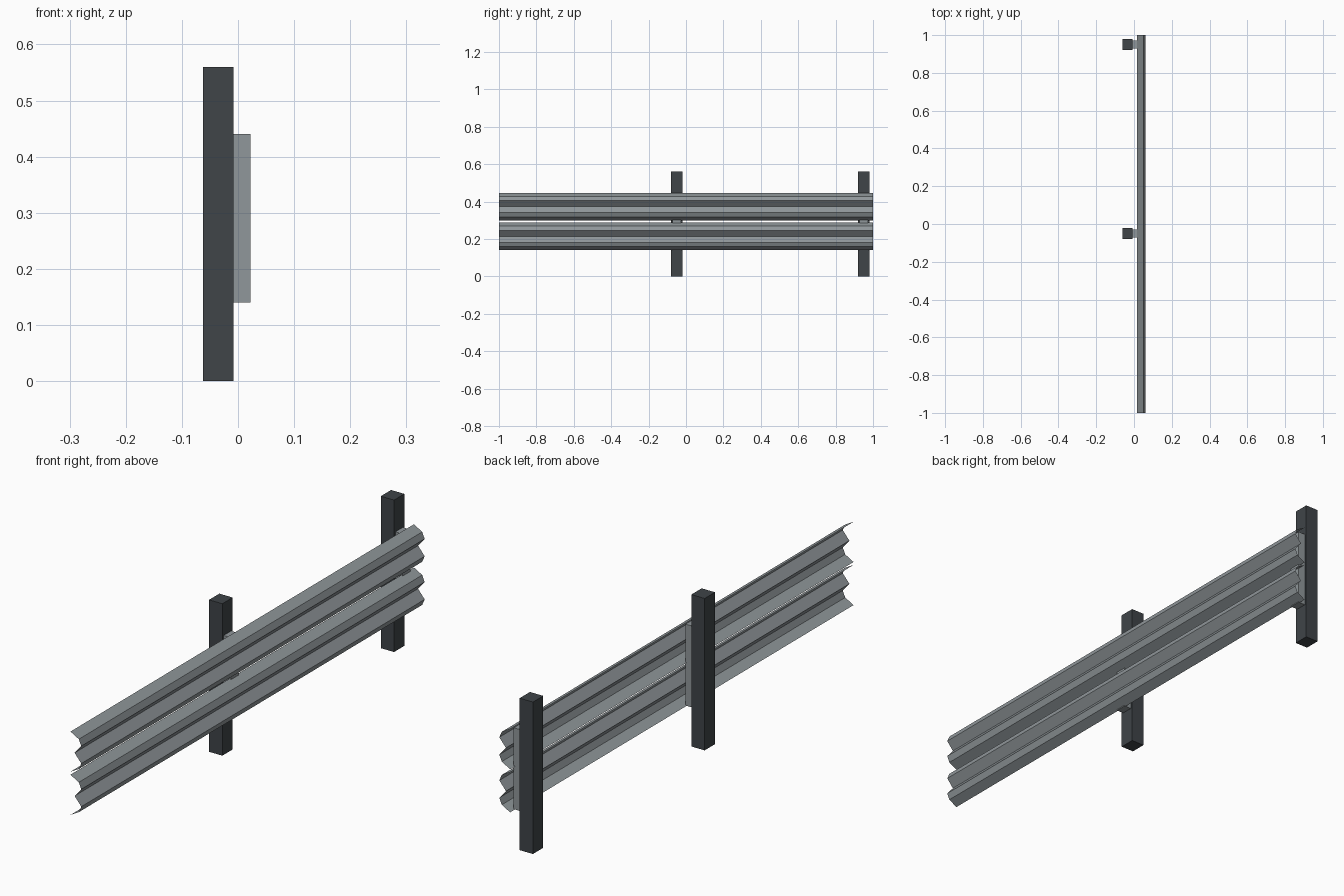
import bpy
import bmesh

cube = bpy.data.objects.get("Cube")
if cube:
    bpy.data.objects.remove(cube, do_unlink=True)


def make_material(name, colour):
    mat = bpy.data.materials.new(name)
    mat.use_nodes = True
    mat.diffuse_color = colour
    mat.node_tree.nodes["Principled BSDF"].inputs["Base Color"].default_value = colour
    return mat


steel = make_material("galvanised steel", (0.28, 0.31, 0.325, 1))
dark = make_material("dark post", (0.05, 0.058, 0.065, 1))


def finish(name, bm, mat):
    mesh = bpy.data.meshes.new(name)
    bm.to_mesh(mesh)
    bm.free()
    mesh.materials.append(mat)
    obj = bpy.data.objects.new(name, mesh)
    bpy.context.collection.objects.link(obj)
    return obj


def box(name, low, high, mat):
    bm = bmesh.new()
    bmesh.ops.create_cube(bm, size=1)
    for v in bm.verts:
        v.co = [l + (h - l) * (c + 0.5) for l, h, c in zip(low, high, v.co)]
    finish(name, bm, mat)


# Corrugated rail: upper half of the W profile as (x, height above centre)
HALF = [(0.017, 0.074), (0.051, 0.055), (0.061, 0.032), (0.034, 0)]
PROFILE = HALF + [(x, -h) for x, h in reversed(HALF[:-1])]


def rail(name, centre):
    bm = bmesh.new()
    rows = [[bm.verts.new((x, y, centre + h)) for x, h in PROFILE] for y in (-1, 1)]
    near, far = rows
    for i in range(len(PROFILE) - 1):
        bm.faces.new((near[i], near[i + 1], far[i + 1], far[i]))
    finish(name, bm, steel)


rail("upper_rail", 0.373)
rail("lower_rail", 0.214)

# Posts with the spacer blocks that carry the rails
for label, y in (("middle", -0.05), ("back", 0.95)):
    box(label + "_post", (-0.062, y - 0.03, 0), (-0.008, y + 0.03, 0.56), dark)
    box(label + "_spacer", (-0.008, y - 0.022, 0.14), (0.022, y + 0.022, 0.44), steel)
